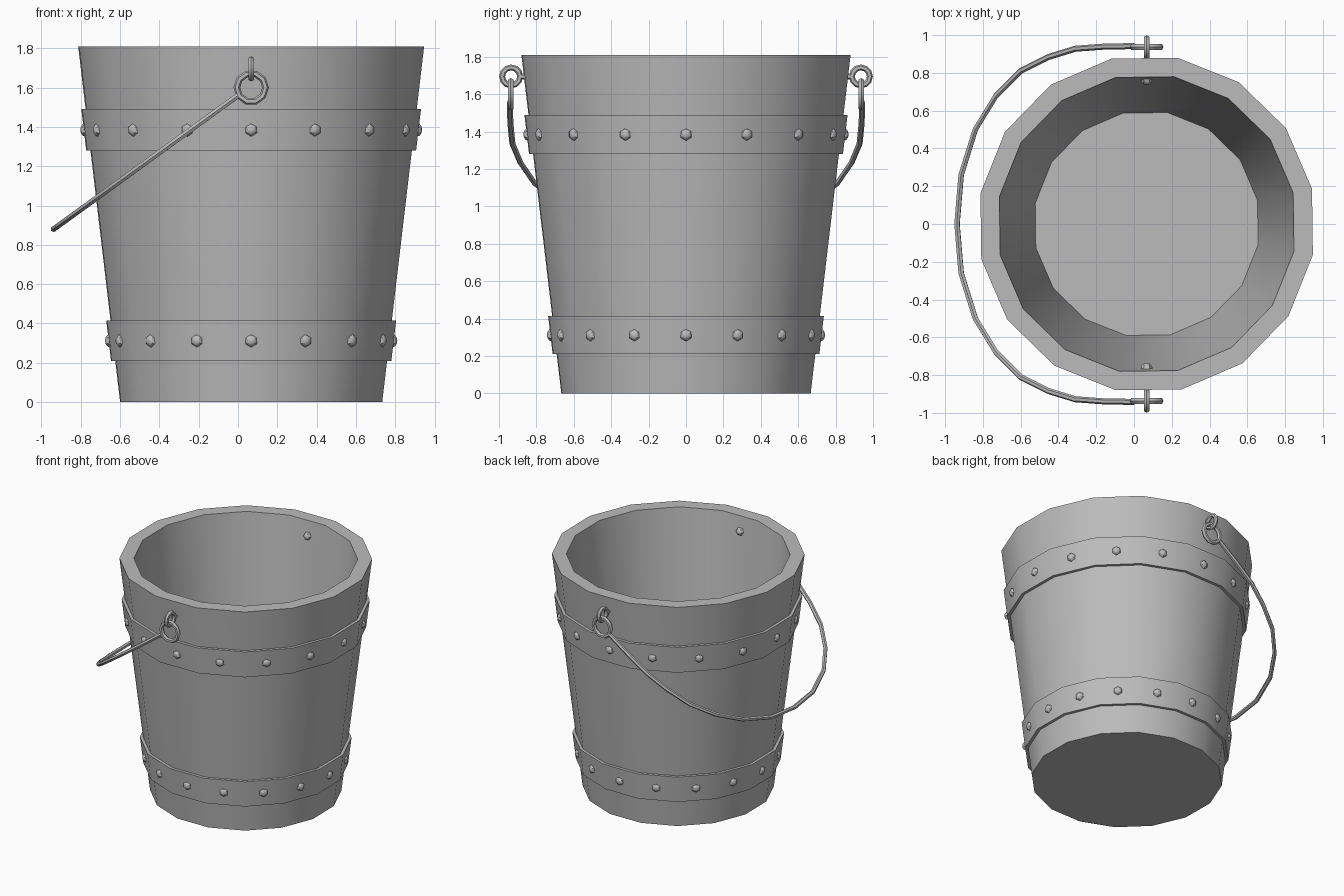
import bpy, bmesh, math
from mathutils import Matrix, Vector

cube = bpy.data.objects.get("Cube")
if cube:
    bpy.data.objects.remove(cube, do_unlink=True)

SIDES = 16
CX = 0.067            # bucket axis
TURN = math.radians(12.0)
HEIGHT = 1.81

metal = bpy.data.materials.new("grey_metal")
metal.use_nodes = True
GREY = (0.5, 0.5, 0.5, 1)
metal.diffuse_color = GREY
metal.node_tree.nodes["Principled BSDF"].inputs["Base Color"].default_value = GREY


def finish(obj):
    """Give the part its material and smooth shading with sharp edges kept."""
    obj.data.materials.clear()
    obj.data.materials.append(metal)
    bpy.ops.object.select_all(action="DESELECT")
    obj.select_set(True)
    bpy.context.view_layer.objects.active = obj
    bpy.ops.object.shade_smooth_by_angle(angle=math.radians(35))


def from_bmesh(name, bm):
    bmesh.ops.recalc_face_normals(bm, faces=bm.faces[:])
    mesh = bpy.data.meshes.new(name)
    bm.to_mesh(mesh)
    bm.free()
    obj = bpy.data.objects.new(name, mesh)
    bpy.context.collection.objects.link(obj)
    finish(obj)


def lathe(name, profile, closed):
    """Revolve (radius, z) points; an open profile gets flat end caps."""
    bm = bmesh.new()
    rings = []
    for r, z in profile:
        angles = [TURN + math.tau * i / SIDES for i in range(SIDES)]
        rings.append([bm.verts.new((CX + r * math.cos(a), r * math.sin(a), z)) for a in angles])
    pairs = list(zip(rings, rings[1:]))
    if closed:
        pairs.append((rings[-1], rings[0]))
    else:
        bm.faces.new(rings[0])
        bm.faces.new(rings[-1])
    for a, b in pairs:
        for i in range(SIDES):
            j = (i + 1) % SIDES
            bm.faces.new((a[i], a[j], b[j], b[i]))
    from_bmesh(name, bm)


def wall(z):
    """Outer corner radius of the bucket at height z."""
    return 0.678 + 0.217 * z / HEIGHT


def add_dome(bm, place, radius, depth):
    """Six-sided rivet head whose axis is the local z of place."""
    rings = []
    for k in range(3):
        t = math.radians(30 * k)
        rings.append([bm.verts.new(place @ Vector((
            radius * math.cos(t) * math.cos(math.tau * i / 6),
            radius * math.cos(t) * math.sin(math.tau * i / 6),
            depth * math.sin(t)))) for i in range(6)])
    tip = bm.verts.new(place @ Vector((0, 0, depth)))
    for i in range(6):
        j = (i + 1) % 6
        for a, b in zip(rings, rings[1:]):
            bm.faces.new((a[i], a[j], b[j], b[i]))
        bm.faces.new((rings[-1][i], rings[-1][j], tip))


# Bucket shell
lathe("bucket", [(wall(0), 0), (wall(HEIGHT), HEIGHT), (0.793, HEIGHT), (0.6, 0.2)], False)

# Hoops with a rivet on each facet
for label, low, high in (("lower", 0.21, 0.415), ("upper", 1.28, 1.49)):
    lathe(label + "_hoop", [(wall(low) - 0.01, low), (wall(low) + 0.022, low),
                            (wall(high) + 0.022, high), (wall(high) - 0.01, high)], True)
    bm = bmesh.new()
    mid = (low + high) / 2
    reach = (wall(mid) + 0.022) * math.cos(math.pi / SIDES) - 0.004
    for i in range(SIDES):
        place = (Matrix.Translation((CX, 0, mid)) @ Matrix.Rotation(math.tau * i / SIDES, 4, "Z")
                 @ Matrix.Translation((reach, 0, 0)) @ Matrix.Rotation(math.pi / 2, 4, "Y"))
        add_dome(bm, place, 0.034, 0.024)
    from_bmesh(label + "_rivets", bm)

# Eyelets, handle loops and the pins through the wall
for label, s in (("front", -1), ("back", 1)):
    bpy.ops.mesh.primitive_torus_add(location=(CX, s * 0.935, 1.695), rotation=(0, math.pi / 2, 0),
                                     major_segments=12, minor_segments=6,
                                     major_radius=0.048, minor_radius=0.016)
    eyelet = bpy.context.object
    eyelet.name = label + "_eyelet"
    finish(eyelet)
    bpy.ops.mesh.primitive_torus_add(location=(CX, s * 0.937, 1.6), rotation=(math.pi / 2, 0, 0),
                                     major_segments=10, minor_segments=6,
                                     major_radius=0.073, minor_radius=0.017)
    loop = bpy.context.object
    loop.name = label + "_handle_loop"
    finish(loop)
    bpy.ops.mesh.primitive_cylinder_add(vertices=6, radius=0.016, depth=0.13,
                                        location=(CX, s * 0.83, 1.695), rotation=(math.pi / 2, 0, 0))
    pin = bpy.context.object
    pin.name = label + "_pin"
    finish(pin)
    bm = bmesh.new()
    add_dome(bm, Matrix.Translation((CX, s * 0.768, 1.695))
             @ Matrix.Rotation(s * math.pi / 2, 4, "X"), 0.032, 0.032)
    from_bmesh(label + "_pin_head", bm)

# Swinging wire handle, tilted to the right
half = [(0.0, 0.942), (-0.16, 0.939), (-0.31, 0.928), (-0.45, 0.885), (-0.6, 0.81),
        (-0.73, 0.68), (-0.84, 0.5), (-0.915, 0.26)]
path = half + [(-0.937, 0)] + [(x, -y) for x, y in reversed(half)]
curve = bpy.data.curves.new("handle", "CURVE")
curve.dimensions = "3D"
curve.bevel_depth = 0.016
curve.bevel_resolution = 1
curve.use_fill_caps = True
spline = curve.splines.new("POLY")
spline.points.add(len(path) - 1)
for point, (x, y) in zip(spline.points, path):
    point.co = (x, y, 1.56 + 0.725 * x, 1)
handle = bpy.data.objects.new("handle", curve)
bpy.context.collection.objects.link(handle)
bpy.ops.object.select_all(action="DESELECT")
handle.select_set(True)
bpy.context.view_layer.objects.active = handle
bpy.ops.object.convert(target="MESH")
finish(bpy.context.object)
